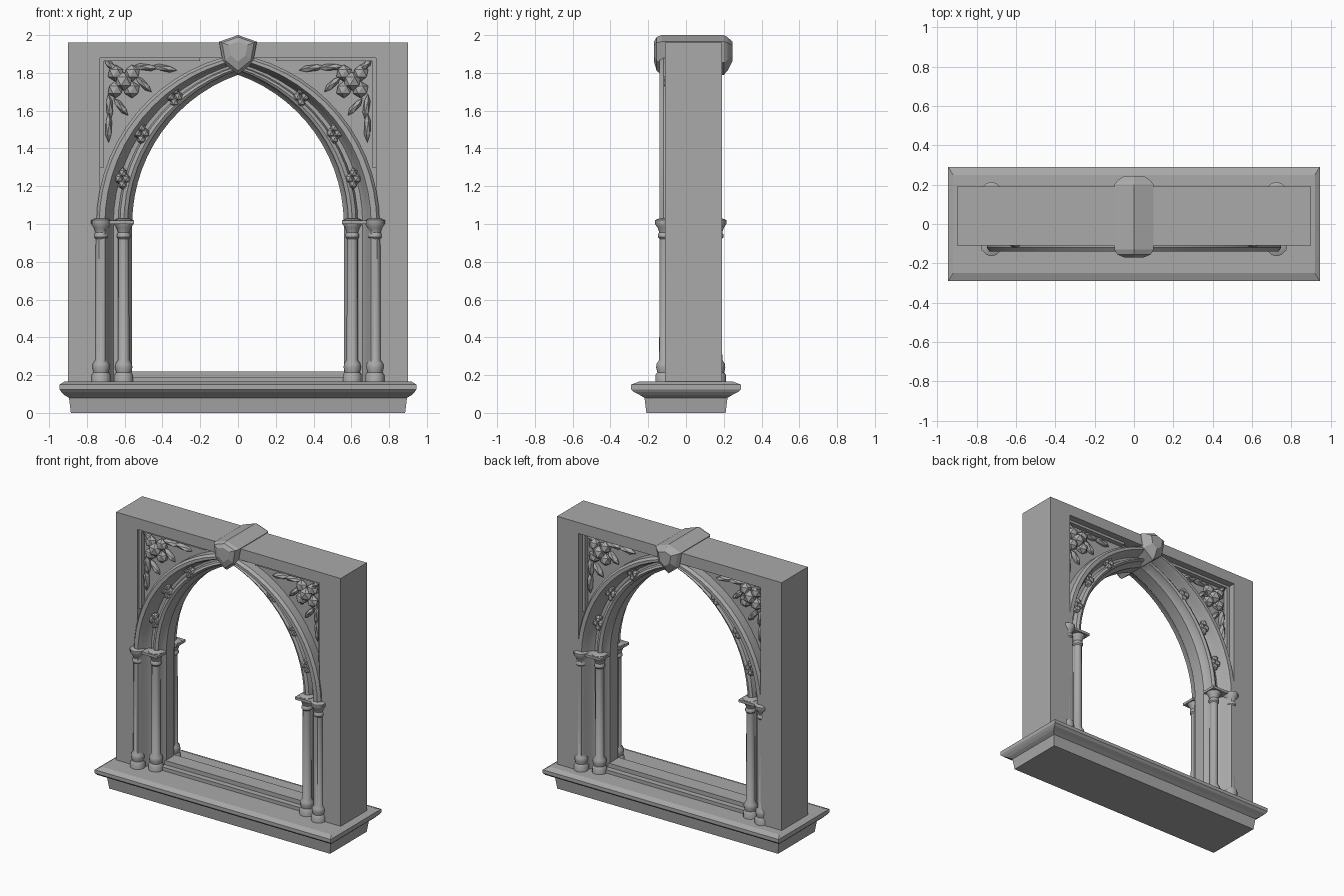
import bpy, bmesh, math
from mathutils import Vector, Matrix

if "Cube" in bpy.data.objects:
    bpy.data.objects.remove(bpy.data.objects["Cube"])

stone = bpy.data.materials.new("grey_stone")
stone.use_nodes = True
GREY = (0.4, 0.4, 0.4, 1)
stone.diffuse_color = GREY
stone.node_tree.nodes["Principled BSDF"].inputs["Base Color"].default_value = GREY

SPRING, FLOOR, MID = 1.0, 0.15, 0.025


def finish(name, bm, smooth=False):
    bmesh.ops.recalc_face_normals(bm, faces=bm.faces)
    mesh = bpy.data.meshes.new(name)
    bm.to_mesh(mesh)
    bm.free()
    mesh.materials.append(stone)
    ob = bpy.data.objects.new(name, mesh)
    bpy.context.collection.objects.link(ob)
    if smooth:
        bpy.ops.object.select_all(action="DESELECT")
        ob.select_set(True)
        bpy.context.view_layer.objects.active = ob
        bpy.ops.object.shade_smooth_by_angle(angle=math.radians(35))
    return ob


def box(name, x0, x1, y0, y1, z0, z1):
    bm = bmesh.new()
    bmesh.ops.create_cube(bm, size=1)
    for v in bm.verts:
        v.co = ((x0 + x1) / 2 + v.co.x * (x1 - x0),
                (y0 + y1) / 2 + v.co.y * (y1 - y0),
                (z0 + z1) / 2 + v.co.z * (z1 - z0))
    return finish(name, bm)


def loft(bm, rings, closed=True, caps=False):
    rows = [[bm.verts.new(p) for p in ring] for ring in rings]
    n = len(rows[0])
    for a, b in zip(rows, rows[1:]):
        for i in range(n if closed else n - 1):
            j = (i + 1) % n
            bm.faces.new((a[i], a[j], b[j], b[i]))
    if caps:
        bm.faces.new(rows[0])
        bm.faces.new(rows[-1])


def arch(w, h, steps=14):
    """Pointed arch from left to right, as (x, z) pairs."""
    c = (h * h - w * w) / (2 * w)
    top = math.atan2(h, c)
    half = [(-((w + c) * math.cos(top * i / steps) - c),
             SPRING + (w + c) * math.sin(top * i / steps)) for i in range(steps + 1)]
    return half + [(-x, z) for x, z in half[-2::-1]]


# Stepped plinth with a projecting sill moulding
bm = bmesh.new()
loft(bm, [[(sx * x, sy * y, z) for sx, sy in ((-1, -1), (1, -1), (1, 1), (-1, 1))]
          for x, y, z in ((.885, .21, 0), (.895, .22, .08), (.92, .245, .095),
                          (.935, .275, .11), (.945, .29, .125), (.945, .29, .15),
                          (.92, .25, .165))], caps=True)
finish("plinth", bm)
box("inner_sill", -.6, .6, -.03, .08, .15, .22)
box("sill_step", -.6, .6, -.07, .12, .15, .19)

# Outer frame
for side, s in (("right", -1), ("left", 1)):
    a, b = sorted((s * .73, s * .9))
    box(side + "_stile", a, b, -.11, .19, FLOOR, 1.96)
box("lintel", -.73, .73, -.11, .19, 1.88, 1.96)

# Moulded jambs and arch, swept as one cross-section
section = [(.75, .9, -.04), (.75, .9, -.12), (.735, .885, -.14), (.705, .87, -.14),
           (.69, .86, -.115), (.68, .855, -.075), (.66, .85, -.05), (.635, .84, -.05),
           (.625, .835, -.08), (.605, .825, -.09), (.585, .815, -.08),
           (.58, .81, -.045), (.56, .79, -.02)]
section += [(w, h, 2 * MID - y) for w, h, y in section[::-1]]
bm = bmesh.new()
loft(bm, [[(x, y, z) for x, z in [(-w, FLOOR)] + arch(w, h) + [(w, FLOOR)]]
          for w, h, y in section], closed=False)
finish("moulded_arch", bm, True)

# Recessed spandrel panels above the arch, front and back
for side, y in (("front", -.055), ("back", .105)):
    bm = bmesh.new()
    curve = arch(.74, .89)
    loft(bm, [[(x, y, z) for x, z in curve], [(x, y, 1.9) for x, z in curve]], closed=False)
    finish(side + "_spandrel", bm)


def lathe(name, x, y, profile, sides=12):
    bm = bmesh.new()
    loft(bm, [[(x + r * math.cos(math.tau * i / sides),
                y + r * math.sin(math.tau * i / sides), z) for i in range(sides)]
              for r, z in profile], caps=True)
    finish(name, bm, True)


def lump(bm, x, y, z, sx, sy, sz, tilt=0):
    m = (Matrix.Translation((x, y, z)) @ Matrix.Rotation(tilt, 4, "Y")
         @ Matrix.Diagonal((sx, sy, sz, 1)))
    bmesh.ops.create_icosphere(bm, subdivisions=1, radius=1, matrix=m)


column = [(.05, .15), (.05, .2), (.04, .215), (.046, .24), (.044, .26), (.03, .28),
          (.028, .92), (.036, .93), (.036, .945), (.03, .955), (.038, .98), (.052, 1.0),
          (.052, 1.02), (.03, 1.03)]

for face, flip in (("front", 1), ("back", -1)):
    def depth(y):
        return MID + flip * (y - MID)

    for side, s in (("right", -1), ("left", 1)):
        tag = face + "_" + side
        # Paired columns with shared capital slab
        lathe(tag + "_outer_column", s * .725, depth(-.112), column)
        lathe(tag + "_inner_column", s * .605, depth(-.075), column)
        a, b = sorted((s * .55, s * .775))
        c, d = sorted((depth(-.135), depth(-.03)))
        box(tag + "_capital_slab", a, b, c, d, 1.0, 1.018)

        # Raised trim around the spandrel
        a, b = sorted((s * .71, s * .735))
        c, d = sorted((depth(-.09), depth(-.04)))
        box(tag + "_trim_upright", a, b, c, d, 1.3, 1.885)
        a, b = sorted((s * .2, s * .735))
        box(tag + "_trim_top", a, b, c, d, 1.862, 1.885)

        # Foliage rosette with corner leaves
        bm = bmesh.new()
        cx, cz = .605, 1.755
        lump(bm, s * cx, depth(-.08), cz, .05, .045, .05)
        for k in range(4):
            t = math.tau * (k + .5) / 4
            lump(bm, s * (cx + .062 * math.cos(t)), depth(-.07), cz + .062 * math.sin(t),
                 .045, .035, .045)
        for x, z, length, tilt in ((.675, 1.84, .045, .8), (.49, 1.83, .07, 1.5),
                                   (.39, 1.825, .07, 1.4), (.68, 1.62, .07, .1),
                                   (.685, 1.51, .08, 0), (.5, 1.74, .06, .8),
                                   (.62, 1.62, .06, .7)):
            lump(bm, s * x, depth(-.065), z, .02, .03, length, s * tilt)
        finish(tag + "_foliage", bm)

        # Small carved bosses in the hollow of the arch
        bm = bmesh.new()
        for x, z in ((.61, 1.24), (.51, 1.48), (.335, 1.675)):
            for dx, dz in ((0, .03), (.02, 0), (-.02, 0), (0, -.03)):
                lump(bm, s * (x + dx), depth(-.075), z + dz, .025, .03, .028)
        finish(tag + "_arch_bosses", bm)

# Faceted keystone running through the wall
outline = [(0, 2.0), (.1, 1.965), (.08, 1.855), (0, 1.79), (-.08, 1.855), (-.1, 1.965)]


def key_ring(y, k):
    return [(x * k, y, 1.93 + (z - 1.93) * k) for x, z in outline]


bm = bmesh.new()
loft(bm, [key_ring(-.17, .5), key_ring(-.155, .85), key_ring(-.13, 1),
          key_ring(.2, 1), key_ring(.22, .85), key_ring(.245, .5)], caps=True)
finish("keystone", bm)
